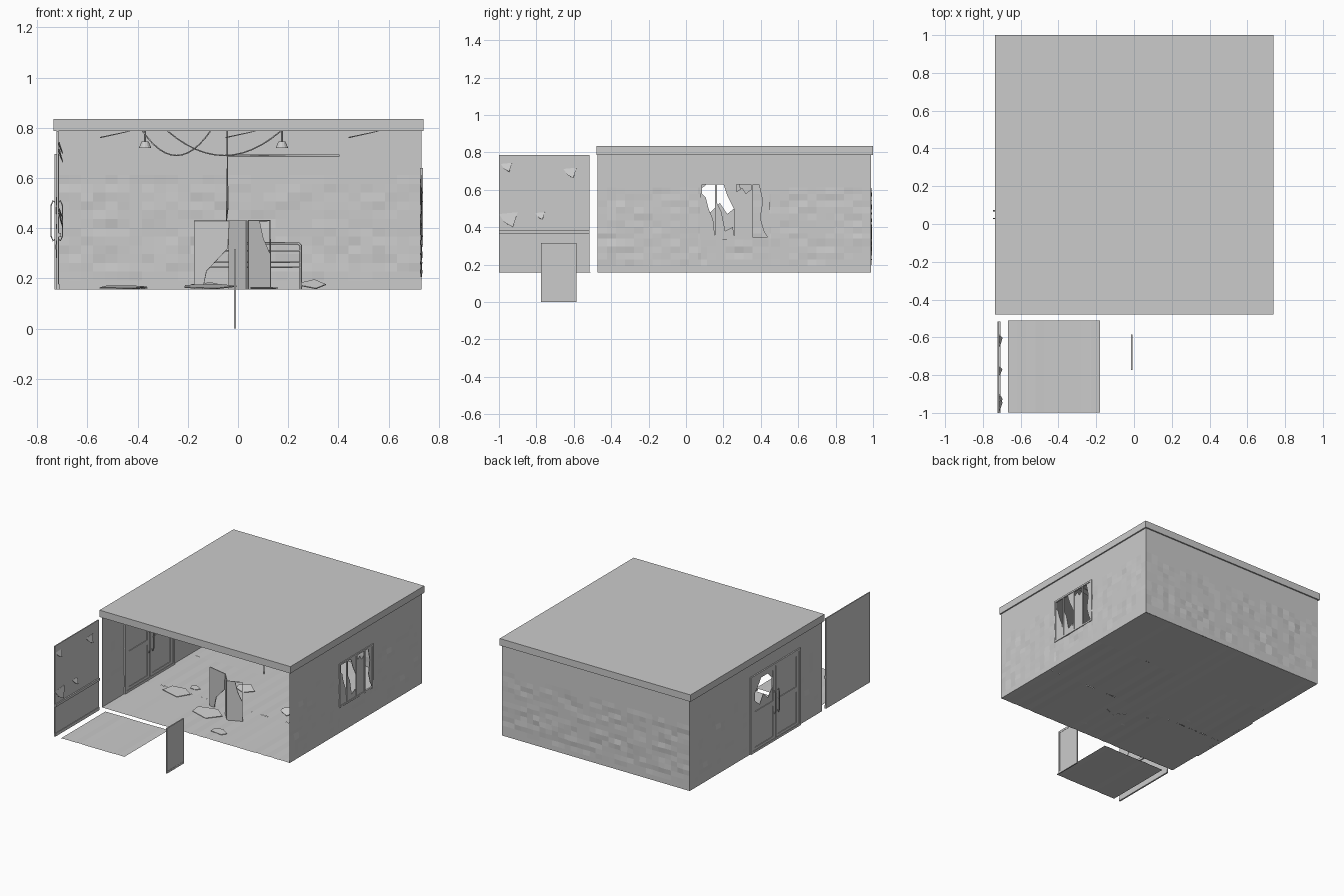
import bpy, bmesh, math, random
from mathutils import Vector

random.seed(4)
FLOOR, TOP = 0.157, 0.787


def mesh_object(name, verts, faces):
    me = bpy.data.meshes.new(name)
    me.from_pydata(verts, [], faces)
    me.update()
    ob = bpy.data.objects.new(name, me)
    bpy.context.collection.objects.link(ob)
    return ob


def box(name, x0, x1, y0, y1, z0, z1):
    v = [(x, y, z) for x in (x0, x1) for y in (y0, y1) for z in (z0, z1)]
    f = [(0, 1, 3, 2), (4, 6, 7, 5), (0, 4, 5, 1), (2, 3, 7, 6), (0, 2, 6, 4), (1, 5, 7, 3)]
    return mesh_object(name, v, f)


def tube(name, pts, r=0.003, cyclic=False):
    cu = bpy.data.curves.new(name, 'CURVE')
    cu.dimensions = '3D'
    cu.bevel_depth = r
    cu.bevel_resolution = 1
    cu.use_fill_caps = True
    sp = cu.splines.new('POLY')
    sp.points.add(len(pts) - 1)
    for p, q in zip(sp.points, pts):
        p.co = (*q, 1)
    sp.use_cyclic_u = cyclic
    ob = bpy.data.objects.new(name, cu)
    bpy.context.collection.objects.link(ob)
    return ob


def sheet(name, pts, thick=0.006):
    # flat polygon given in 3D, thickened evenly about its plane
    ob = mesh_object(name, pts, [tuple(range(len(pts)))])
    m = ob.modifiers.new('thickness', 'SOLIDIFY')
    m.thickness = thick
    m.offset = 0
    return ob


def lines(a, b, step, extra=()):
    n = max(1, round((b - a) / step))
    vals = [a + (b - a) * i / n for i in range(n + 1)]
    vals = [v for v in vals if all(abs(v - e) > 0.012 for e in extra)]
    return sorted(vals + list(extra))


def brick_wall(name, axis, pos, a, b, hole=None):
    # thin wall of uneven bricks; hole = (u0, u1, z0, z1)
    us = lines(a, b, 0.049, hole[:2] if hole else ())
    zs = lines(FLOOR, TOP, 0.035, [h for h in hole[2:] if h > FLOOR] if hole else ())
    verts, faces = [], []
    for u in us:
        for z in zs:
            rough = a < u < b and 0.2 < z < 0.6 and random.random() < 0.4
            p = pos + (random.uniform(-0.005, 0.005) if rough else 0)
            verts.append((p, u, z) if axis == 'x' else (u, p, z))
    nz = len(zs)
    for i in range(len(us) - 1):
        for j in range(nz - 1):
            cu, cz = (us[i] + us[i + 1]) / 2, (zs[j] + zs[j + 1]) / 2
            if hole and hole[0] < cu < hole[1] and hole[2] < cz < hole[3]:
                continue
            k = i * nz + j
            faces.append((k, k + nz, k + nz + 1, k + 1))
    return mesh_object(name, verts, faces)


def frame(name, x, y0, y1, z0, z1, w, d):
    # rectangular frame lying in a plane of constant x
    box(name + '_low', x - d, x + d, y0, y1, z0, z0 + w)
    box(name + '_high', x - d, x + d, y0, y1, z1 - w, z1)
    box(name + '_side_a', x - d, x + d, y0, y0 + w, z0, z1)
    box(name + '_side_b', x - d, x + d, y1 - w, y1, z0, z1)


def planks(name, x0, x1, y0, y1, n):
    # boards running along y, each slightly cupped
    verts, faces = [], []
    for i in range(n):
        a, b = x0 + (x1 - x0) * i / n, x0 + (x1 - x0) * (i + 1) / n
        lift = random.uniform(0.0, 0.003)
        k = len(verts)
        for y in (y0, y1):
            verts += [(a, y, FLOOR), ((a + b) / 2, y, FLOOR + lift), (b, y, FLOOR)]
        faces += [(k, k + 1, k + 4, k + 3), (k + 1, k + 2, k + 5, k + 4)]
    return mesh_object(name, verts, faces)


# Roof slabs and floor panels, three by three, plus one loose floor panel
for i in range(3):
    for j in range(3):
        x, y = -0.735 + 0.4915 * i, -0.478 + 0.4925 * j
        box('roof_slab', x, x + 0.4915, y, y + 0.4925, 0.787, 0.835)
        fx, fy = -0.722 + 0.484 * i, -0.472 + 0.487 * j
        planks('floor_panel', fx, fx + 0.484, fy, fy + 0.487, 5)
planks('loose_floor_panel', -0.668, -0.18, -0.998, -0.51, 5)

# Walls
brick_wall('back_wall', 'y', 0.99, -0.722, 0.73)
brick_wall('right_wall', 'x', 0.73, -0.472, 0.99, (0.08, 0.44, 0.34, 0.635))
brick_wall('left_wall', 'x', -0.722, -0.472, 0.99, (-0.22, 0.32, 0.1, 0.69))

# Loose wall panel with rail, skirting and peeling plaster
box('loose_wall_panel', -0.722, -0.715, -1.0, -0.515, FLOOR, TOP)
box('panel_rail', -0.716, -0.706, -1.0, -0.515, 0.365, 0.382)
box('panel_skirting', -0.716, -0.711, -1.0, -0.515, FLOOR, 0.178)
for y, z, s in [(-0.96, 0.72, 0.03), (-0.62, 0.69, 0.035), (-0.95, 0.44, 0.05), (-0.78, 0.46, 0.025)]:
    sheet('plaster_flake', [(-0.716, y - s, z + s * 0.6), (-0.712, y + s, z + s * 0.8),
                            (-0.697, y + s * 0.5, z - s * 0.8), (-0.706, y - s * 0.4, z - s * 0.3)], 0.002)

# Loose cupboard door with a bitten edge
sheet('loose_door_panel', [(-0.012, -0.77, 0.004), (-0.012, -0.588, 0.004), (-0.012, -0.588, 0.05),
                           (-0.012, -0.595, 0.07), (-0.012, -0.59, 0.2), (-0.012, -0.597, 0.23),
                           (-0.012, -0.588, 0.26), (-0.012, -0.588, 0.312), (-0.012, -0.77, 0.312)], 0.005)
frame('loose_door_rim', -0.012, -0.774, -0.586, 0.0, 0.315, 0.014, 0.004)

# Double door in the left wall
frame('door_frame', -0.722, -0.225, 0.325, FLOOR, 0.695, 0.016, 0.009)
for y0, y1 in ((-0.205, 0.048), (0.052, 0.305)):
    frame('door_leaf', -0.722, y0, y1, 0.165, 0.68, 0.026, 0.006)
    box('door_mid_rail', -0.728, -0.716, y0, y1, 0.405, 0.44)
    box('door_low_panel', -0.724, -0.720, y0, y1, 0.17, 0.41)
box('door_glass', -0.7235, -0.7205, -0.19, 0.03, 0.43, 0.67)
X = -0.722
for pts in ([(0.07, 0.44), (0.28, 0.44), (0.27, 0.51), (0.22, 0.47), (0.18, 0.53), (0.13, 0.48), (0.07, 0.55)],
            [(0.28, 0.66), (0.28, 0.56), (0.24, 0.60), (0.2, 0.655)],
            [(0.07, 0.66), (0.14, 0.66), (0.1, 0.62), (0.07, 0.6)]):
    sheet('door_glass_shard', [(X, y, z) for y, z in pts], 0.003)
for s in (-1, 1):
    for y in (0.03, 0.07):
        tube('door_handle', [(X + s * d, y, z) for d, z in
                             ((0.004, 0.36), (0.015, 0.35), (0.023, 0.37), (0.023, 0.49), (0.015, 0.51), (0.004, 0.5))], 0.003)

# Barred window with broken glass
frame('window_frame', 0.73, 0.074, 0.446, 0.334, 0.641, 0.012, 0.006)
for y in (0.16, 0.265, 0.352):
    box('window_bar', 0.726, 0.734, y - 0.005, y + 0.005, 0.34, 0.635)
for pts in ([(0.085, 0.345), (0.155, 0.345), (0.145, 0.44), (0.12, 0.50), (0.105, 0.56), (0.085, 0.58)],
            [(0.165, 0.345), (0.26, 0.345), (0.25, 0.4), (0.21, 0.38), (0.19, 0.48), (0.165, 0.53)],
            [(0.26, 0.63), (0.2, 0.63), (0.22, 0.57), (0.26, 0.49)],
            [(0.27, 0.345), (0.347, 0.345), (0.347, 0.6), (0.32, 0.58), (0.3, 0.61), (0.27, 0.59)],
            [(0.436, 0.345), (0.436, 0.63), (0.39, 0.63), (0.41, 0.54), (0.395, 0.45), (0.415, 0.38)]):
    sheet('window_shard', [(0.73, y, z) for y, z in pts], 0.003)

# Folding screen leaves: two whole, one broken
sheet('screen_leaf_left', [(-0.175, -0.06, FLOOR), (-0.14, -0.06, FLOOR), (-0.125, -0.06, 0.23),
                           (-0.04, -0.09, 0.32), (-0.035, -0.09, 0.43), (-0.175, -0.06, 0.43)])
sheet('screen_leaf_mid', [(-0.035, -0.09, FLOOR), (0.035, -0.17, FLOOR), (0.035, -0.17, 0.43), (-0.035, -0.09, 0.43)])
sheet('screen_leaf_right', [(0.04, -0.17, FLOOR), (0.128, -0.135, FLOOR), (0.126, -0.136, 0.30),
                            (0.1, -0.146, 0.36), (0.085, -0.152, 0.43), (0.04, -0.17, 0.43)])
tube('screen_hoop', [(0.128, -0.135, FLOOR), (0.128, -0.135, 0.43), (0.04, -0.17, 0.43)], 0.003)

# Metal bed frame at the back
for y in (0.53, 0.94):
    tube('bed_end', [(-0.17, y, FLOOR), (-0.17, y, 0.33), (-0.16, y, 0.34), (0.24, y, 0.34),
                     (0.25, y, 0.33), (0.25, y, FLOOR)], 0.005)
    for z in (0.245, 0.265, 0.31):
        tube('bed_end_rail', [(-0.17, y, z), (0.25, y, z)], 0.004)
for x in (-0.17, 0.25):
    tube('bed_side', [(x, 0.53, 0.245), (x, 0.94, 0.245)], 0.005)
for i in range(5):
    y = 0.6 + i * 0.07
    tube('bed_slat', [(-0.17, y, 0.245), (0.25, y, 0.245)], 0.003)

# Curtain rail with its torn curtain
tube('curtain_rail', [(0.405, 0.4, 0.69), (-0.042, 0.4, 0.69), (-0.042, 0.28, 0.69)], 0.005)
tube('rail_hanger', [(-0.042, 0.4, 0.69), (-0.042, 0.4, TOP)], 0.003)
sheet('torn_curtain', [(-0.042, 0.28, 0.69), (-0.042, 0.35, 0.69), (-0.046, 0.34, 0.43), (-0.04, 0.3, 0.48)], 0.004)

# Ceiling lamps, drooping cables and hanging strips
for x in (-0.37, 0.175):
    bpy.ops.mesh.primitive_cone_add(vertices=12, radius1=0.025, radius2=0.014, depth=0.026, location=(x, 0.25, 0.732))
    bpy.context.object.name = 'lamp_shade'
    tube('lamp_cord', [(x, 0.25, 0.742), (x, 0.25, TOP)], 0.004)
for x0, x1, low in ((-0.38, -0.11, 0.69), (-0.28, 0.17, 0.69)):
    tube('ceiling_cable', [(x0 + (x1 - x0) * t / 12, 0.25 + 0.02 * t / 12,
                            TOP - (TOP - low) * 4 * (t / 12) * (1 - t / 12)) for t in range(13)], 0.003)
for x in (-0.55, -0.05, 0.44):
    sheet('hanging_strip', [(x, 0.1, 0.76), (x, 0.14, 0.762), (x + 0.12, 0.14, TOP), (x + 0.12, 0.1, TOP)], 0.003)

# Floor debris: x, y, size, tilt
for x, y, s, t in [(-0.46, -0.02, 0.10, 0.02), (-0.115, -0.17, 0.11, 0.03), (-0.12, 0.26, 0.07, 0.04),
                   (0.3, 0.12, 0.05, 0.06), (0.1, -0.35, 0.06, 0.01), (-0.4, 0.1, 0.04, 0.01)]:
    pts = []
    for k in range(5):
        a = k * math.tau / 5 + random.uniform(-0.3, 0.3)
        pts.append(Vector((x + s * math.cos(a), y + s * 0.6 * math.sin(a), FLOOR + 0.002 + t * (0.3 + 0.3 * math.sin(a)))))
    sheet('floor_debris', pts, 0.004)
